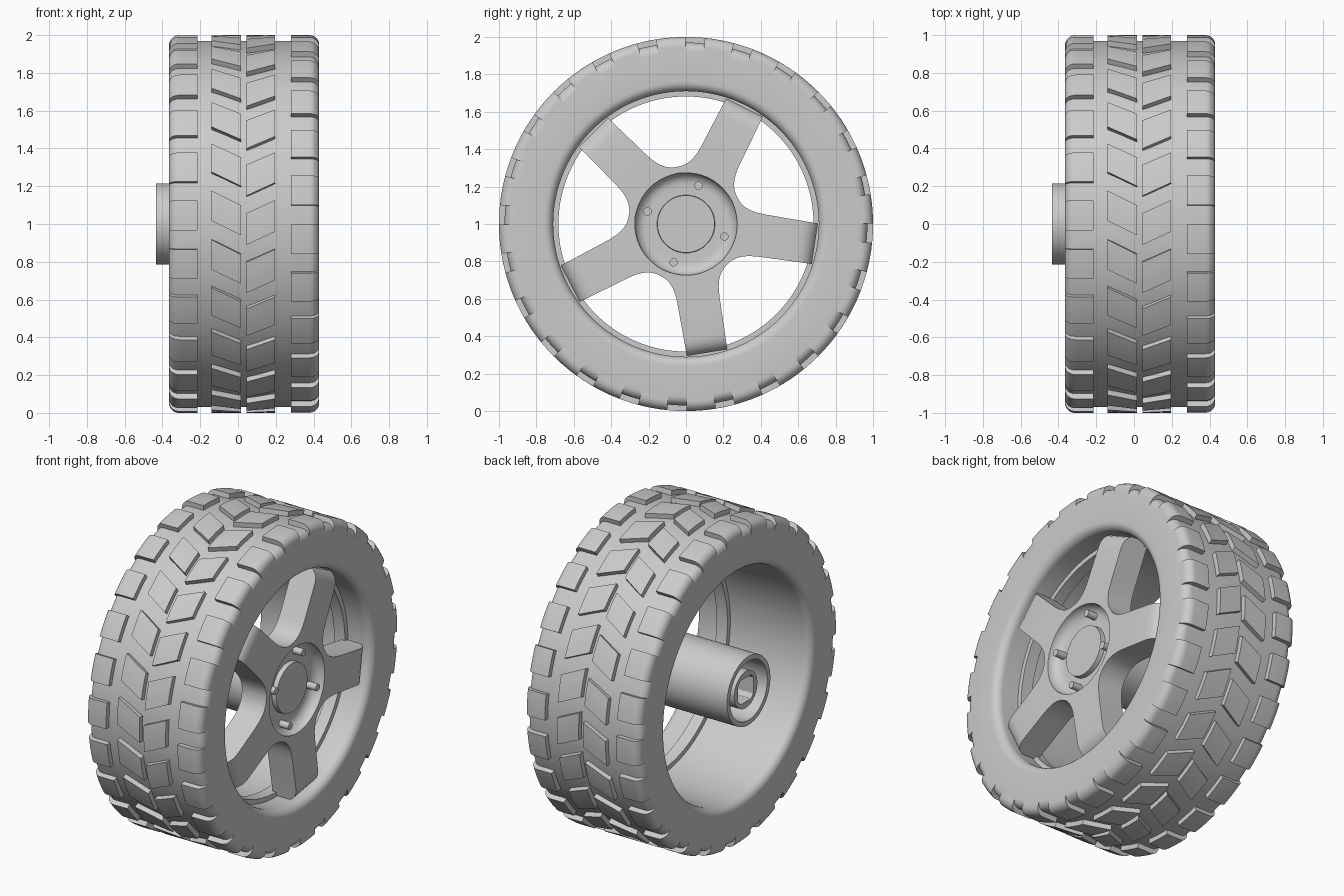
import bpy, bmesh
from math import sin, cos, pi, radians, tau

cube = bpy.data.objects.get("Cube")
if cube:
    bpy.data.objects.remove(cube)

grey = bpy.data.materials.new("light grey")
grey.use_nodes = True
grey.diffuse_color = (0.6, 0.6, 0.6, 1)
grey.node_tree.nodes["Principled BSDF"].inputs["Base Color"].default_value = grey.diffuse_color


def finish(bm, name):
    bmesh.ops.remove_doubles(bm, verts=bm.verts, dist=1e-5)
    bmesh.ops.recalc_face_normals(bm, faces=bm.faces)
    mesh = bpy.data.meshes.new(name)
    bm.to_mesh(mesh)
    bm.free()
    mesh.materials.append(grey)
    ob = bpy.data.objects.new(name, mesh)
    bpy.context.collection.objects.link(ob)
    bpy.ops.object.select_all(action='DESELECT')
    ob.select_set(True)
    bpy.context.view_layer.objects.active = ob
    bpy.ops.object.shade_smooth_by_angle(angle=radians(30))
    return ob


def strip(bm, a, b):
    """Join two equally long closed loops with quads."""
    for i in range(len(a)):
        j = (i + 1) % len(a)
        bm.faces.new((a[i], a[j], b[j], b[i]))


def lathe(name, profile, segs=96, closed=True):
    """Turn (x, radius) points about the wheel axis; radius may depend on angle."""
    bm = bmesh.new()
    rings = []
    for x, r in profile:
        ring = []
        for k in range(segs):
            t = tau * k / segs
            rad = r(t) if callable(r) else r
            ring.append(bm.verts.new((x, rad * cos(t), 1 + rad * sin(t))))
        rings.append(ring)
    for a, b in zip(rings, rings[1:]):
        strip(bm, a, b)
    if closed:
        strip(bm, rings[-1], rings[0])
    return finish(bm, name)


def arc(cx, cr, rad, start, end, n=7):
    """Points of a rounded corner in the (x, radius) plane."""
    angles = [radians(start + (end - start) * i / n) for i in range(n + 1)]
    return [(cx + rad * cos(a), cr + rad * sin(a)) for a in angles]


# Tyre carcass and rim barrel
RIGHT, BACK = 0.43, -0.365
lathe("tyre", arc(RIGHT - 0.05, 0.92, 0.05, 0, 90)
      + arc(BACK + 0.05, 0.92, 0.05, 90, 180)
      + arc(BACK + 0.05, 0.765, 0.05, 180, 270)
      + arc(RIGHT - 0.05, 0.76, 0.05, 270, 360), segs=144)
lathe("rim_flange", [(0.19, 0.73), (0.19, 0.682), (0.265, 0.682), (0.265, 0.73)], 144)


# Tread blocks: an outer profile swept over a short angle that may slant across x
def tread(name, profile, low, high, count=24, steps=4):
    bm = bmesh.new()
    x0, x1 = profile[0][0], profile[-1][0]
    section = profile + [(x1, 0.92), (x0, 0.92)]
    for k in range(count):
        loops = []
        for s in range(steps + 1):
            loop = []
            for x, r in section:
                f = (x - x0) / (x1 - x0)
                lo = low[0] + (low[1] - low[0]) * f
                hi = high[0] + (high[1] - high[0]) * f
                t = radians(lo + (hi - lo) * s / steps + 360 * k / count)
                loop.append(bm.verts.new((x, -r * cos(t), 1 + r * sin(t))))
            loops.append(loop)
        for a, b in zip(loops, loops[1:]):
            strip(bm, a, b)
        bm.faces.new(loops[0])
        bm.faces.new(loops[-1])
    return finish(bm, name)


tread("right_shoulder_blocks", [(0.28, 1)] + arc(0.378, 0.948, 0.052, 90, 0), (-9.2, -9.2), (-0.1, -0.1))
tread("left_shoulder_blocks", arc(-0.313, 0.948, 0.052, 180, 90) + [(-0.215, 1)], (-2, -2), (7.2, 7.2))
tread("left_chevron_blocks", [(-0.14, 1), (0.015, 1)], (1, -3.4), (10.2, 5.7))
tread("right_chevron_blocks", [(0.045, 1), (0.197, 1)], (-6.4, -2.3), (3.3, 7.3))

# Hub: front dish with raised centre cap, and hollow rear tube
lathe("hub", [(0.375, 0), (0.375, 0.153), (0.345, 0.155), (0.345, 0.205)]
      + arc(0.409, 0.211, 0.064, 180, 90)[1:]
      + [(0.409, 0.285), (0.25, 0.285), (0.25, 0.215), (-0.435, 0.215),
         (-0.435, 0.185), (-0.2, 0.185), (-0.2, 0)], closed=False)


# Inner sleeve with a square socket
def square(t):
    return min(0.075 / max(abs(cos(t)), abs(sin(t))), 0.09)


lathe("axle_socket", [(-0.19, 0.115), (-0.415, 0.115), (-0.415, square), (-0.22, square), (-0.22, 0)],
      closed=False)

# Pegs in the dish
for k in range(4):
    t = radians(-18 + 90 * k)
    bpy.ops.mesh.primitive_cylinder_add(
        vertices=24, radius=0.022, depth=0.1, rotation=(0, pi / 2, 0),
        location=(0.36, 0.216 * cos(t), 1 + 0.216 * sin(t)))
    peg = bpy.context.object
    peg.name = f"hub_peg_{k + 1}"
    peg.data.materials.append(grey)
    bpy.ops.object.shade_smooth_by_angle(angle=radians(30))

# Spokes: stations of distance, half width and front height, flared at the hub
STATIONS = [(0.222, 0.162, 0.41), (0.25, 0.182, 0.41), (0.262, 0.166, 0.41), (0.277, 0.152, 0.41),
            (0.297, 0.138, 0.41), (0.325, 0.126, 0.41), (0.36, 0.118, 0.41), (0.41, 0.114, 0.41),
            (0.61, 0.111, 0.41), (0.64, 0.11, 0.406), (0.665, 0.11, 0.395), (0.685, 0.11, 0.378),
            (0.697, 0.11, 0.355)]
COLUMNS = [i / 5 - 1 for i in range(11)]
bm = bmesh.new()
for k in range(5):
    a = radians(-8.7 + 72 * k)
    loops = []
    for u, w, front in STATIONS:
        bulge = 0.052 * max(0, (0.61 - u) / 0.388)

        def point(x, t):
            d, s = u + (1 - t * t) * bulge, w * t
            return bm.verts.new((x, d * cos(a) - s * sin(a), 1 + d * sin(a) + s * cos(a)))
        loops.append([point(front, t) for t in COLUMNS] + [point(0.24, t) for t in reversed(COLUMNS)])
    for p, q in zip(loops, loops[1:]):
        strip(bm, p, q)
    bm.faces.new(loops[-1])
finish(bm, "spokes")
